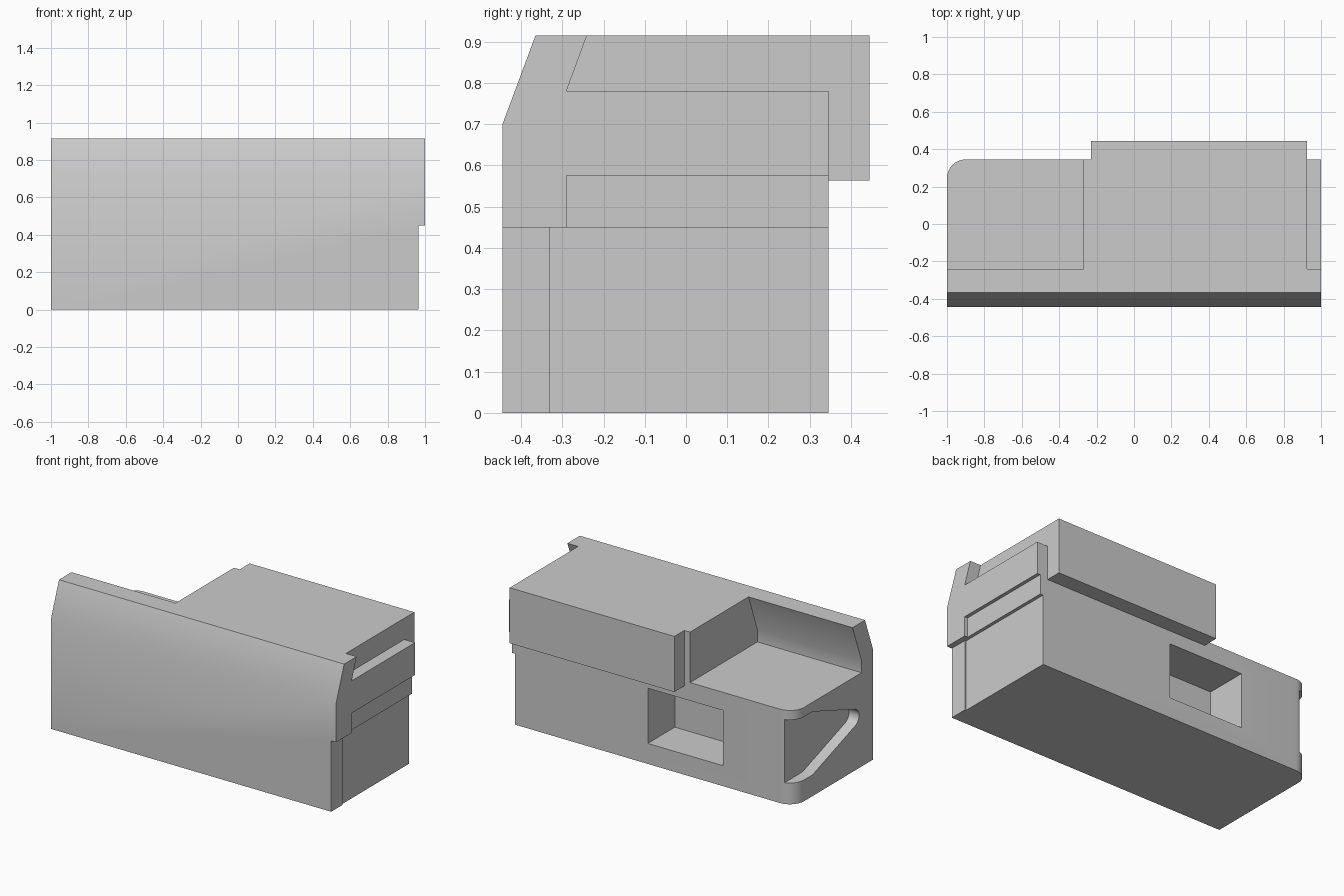
import bpy, bmesh
from math import sin, cos, radians

cube = bpy.data.objects.get("Cube")
if cube:
    bpy.data.objects.remove(cube, do_unlink=True)

grey = bpy.data.materials.new("plain_grey")
grey.use_nodes = True
grey.diffuse_color = (0.6, 0.6, 0.6, 1)
grey.node_tree.nodes["Principled BSDF"].inputs["Base Color"].default_value = (0.6, 0.6, 0.6, 1)


def prism(name, outline, axis, lo, hi):
    """Extrude a 2D outline along one axis."""
    place = {"x": lambda p, t: (t, p[0], p[1]),
             "y": lambda p, t: (p[0], t, p[1]),
             "z": lambda p, t: (p[0], p[1], t)}[axis]
    bm = bmesh.new()
    rings = [[bm.verts.new(place(p, t)) for p in outline] for t in (lo, hi)]
    for ring in rings:
        bm.faces.new(ring)
    n = len(outline)
    for i in range(n):
        j = (i + 1) % n
        bm.faces.new((rings[0][i], rings[0][j], rings[1][j], rings[1][i]))
    bmesh.ops.recalc_face_normals(bm, faces=bm.faces)
    mesh = bpy.data.meshes.new(name)
    bm.to_mesh(mesh)
    bm.free()
    mesh.materials.append(grey)
    obj = bpy.data.objects.new(name, mesh)
    bpy.context.collection.objects.link(obj)
    return obj


def rect(a0, a1, b0, b1):
    return [(a0, b0), (a1, b0), (a1, b1), (a0, b1)]


def arc(cx, cy, r, start, end, steps):
    angles = [radians(start + (end - start) * i / steps) for i in range(steps + 1)]
    return [(cx + r * cos(a), cy + r * sin(a)) for a in angles]


def combine(target, tool, operation):
    """Apply a boolean and discard the tool."""
    tool.hide_render = True
    mod = target.modifiers.new(operation.lower(), "BOOLEAN")
    mod.operation = operation
    mod.solver = "EXACT"
    mod.object = tool
    bpy.context.view_layer.objects.active = target
    bpy.ops.object.modifier_apply(modifier=mod.name)
    bpy.data.objects.remove(tool, do_unlink=True)


BACK = 0.345   # rear wall of the main block
FAR = 0.6      # safely outside the block

# Main block with a sloped upper front
body = prism("main_body", [(-0.445, 0), (BACK, 0), (BACK, 0.915),
                           (-0.365, 0.915), (-0.445, 0.7)], "x", -1, 1)

# Open bay behind the sloped front wall
bay = prism("bay_cutter", [(-0.209, 1), (-0.33, 0.672), (-0.33, 0.595),
                           (FAR, 0.595), (FAR, 1)], "x", -1.1, -0.27)

# Slot and stepped recesses on the left end
slot = prism("slot_cutter", [(-0.209, 1), (-0.29, 0.78), (FAR, 0.78), (FAR, 1)], "x", 0.925, 1.1)
under_bar = prism("under_bar_cutter", rect(-0.29, FAR, 0.45, 0.575), "x", 0.978, 1.1)
lower_end = prism("lower_end_cutter", rect(-FAR, FAR, -0.1, 0.45), "x", 0.965, 1.1)
lower_panel = prism("lower_panel_cutter", rect(-0.33, FAR, -0.1, 0.45), "x", 0.957, 1.1)

# Rounded rear corner
corner = prism("corner_cutter", arc(-0.9, 0.245, 0.1, 180, 90, 10)
               + [(-0.9, FAR), (-1.2, FAR), (-1.2, 0.245)], "z", -0.1, 0.8)

# Rectangular rear window and funnel-shaped end pocket
window = prism("window_cutter", rect(-0.5, 0.026, 0.13, 0.48), "y", 0.075, FAR)
funnel = ([(FAR, 0.535), (0.16, 0.535)] + arc(-0.25, 0.335, 0.055, 110, 250, 10)
          + [(0.16, 0.135), (FAR, 0.135)])
pocket = prism("pocket_cutter", funnel, "x", -1.1, -0.93)

for cutter in (bay, slot, under_bar, lower_end, lower_panel, corner, window, pocket):
    combine(body, cutter, "DIFFERENCE")

# Overhanging rear housing
housing = prism("rear_housing", rect(0.2, 0.445, 0.563, 0.915), "x", -0.23, 0.925)
combine(body, housing, "UNION")

bpy.ops.object.select_all(action="DESELECT")
body.select_set(True)
bpy.context.view_layer.objects.active = body
bpy.ops.object.shade_smooth_by_angle(angle=radians(30))
